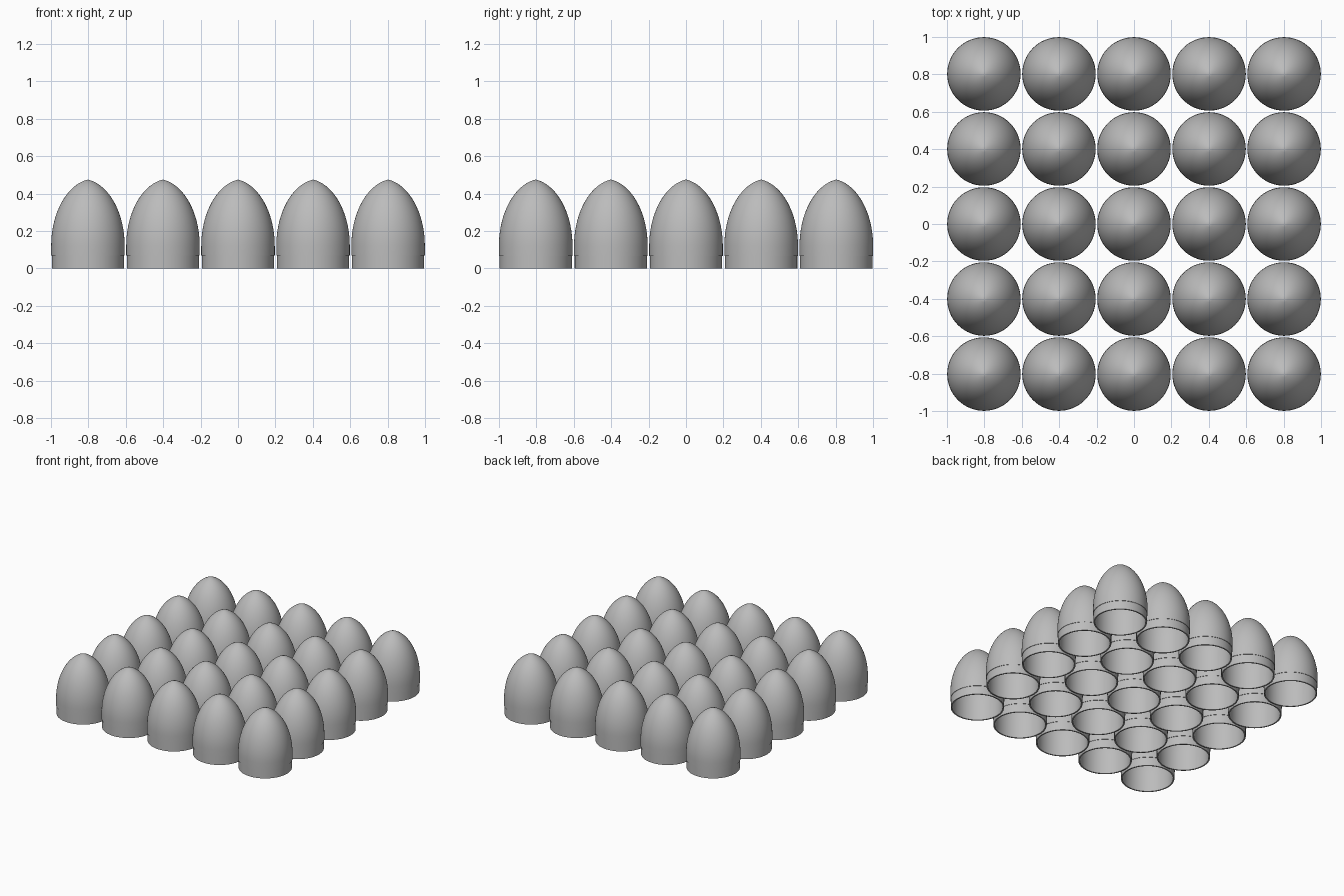
import bpy, bmesh, math

if "Cube" in bpy.data.objects:
    bpy.data.objects.remove(bpy.data.objects["Cube"])

SPACING, SEGMENTS = 0.4012, 64
R, TIP, WALL = 0.1965, 0.475, 0.010
LIP_R, LIP_Z = 0.193, 0.068

grey = bpy.data.materials.new("plain grey")
grey.diffuse_color = (0.50, 0.50, 0.50, 1)
grey.use_nodes = True
grey.node_tree.nodes["Principled BSDF"].inputs["Base Color"].default_value = grey.diffuse_color


def dome(radius, tip, start, offset=0.035, steps=18):
    """Pointed elliptical arch from the wall up to the axis."""
    a = radius + offset
    end = math.acos(offset / a)
    b = (tip - start) / math.sin(end)
    return [(max(a * math.cos(end * i / steps) - offset, 0.0),
             start + b * math.sin(end * i / steps)) for i in range(steps + 1)]


# Wall section: inside apex, down to the open rim, up the outside to the tip
inner = dome(LIP_R - WALL, TIP - WALL, 0.12)
outer = dome(R, TIP, 0.12)
profile = inner[::-1] + [(LIP_R - WALL, 0), (LIP_R, 0), (LIP_R, LIP_Z), (R, LIP_Z)] + outer

# Revolve the section into one hollow shell
bm = bmesh.new()
verts = [bm.verts.new((r, 0, z)) for r, z in profile]
edges = [bm.edges.new(pair) for pair in zip(verts, verts[1:])]
bmesh.ops.spin(bm, geom=verts + edges, cent=(0, 0, 0), axis=(0, 0, 1),
               angle=math.tau, steps=SEGMENTS, use_duplicate=False)
bmesh.ops.remove_doubles(bm, verts=bm.verts, dist=0.0001)
bmesh.ops.recalc_face_normals(bm, faces=bm.faces)
mesh = bpy.data.meshes.new("hollow_dome")
bm.to_mesh(mesh)
bm.free()
mesh.materials.append(grey)

# Five by five grid of domes sharing the same mesh
domes = []
for row in range(5):
    for col in range(5):
        ob = bpy.data.objects.new(f"dome_{row + 1}_{col + 1}", mesh)
        ob.location = ((col - 2) * SPACING, (row - 2) * SPACING, 0)
        bpy.context.collection.objects.link(ob)
        domes.append(ob)

# Smooth walls, crisp rim and step
bpy.context.view_layer.objects.active = domes[0]
domes[0].select_set(True)
bpy.ops.object.shade_smooth_by_angle(angle=math.radians(35))
